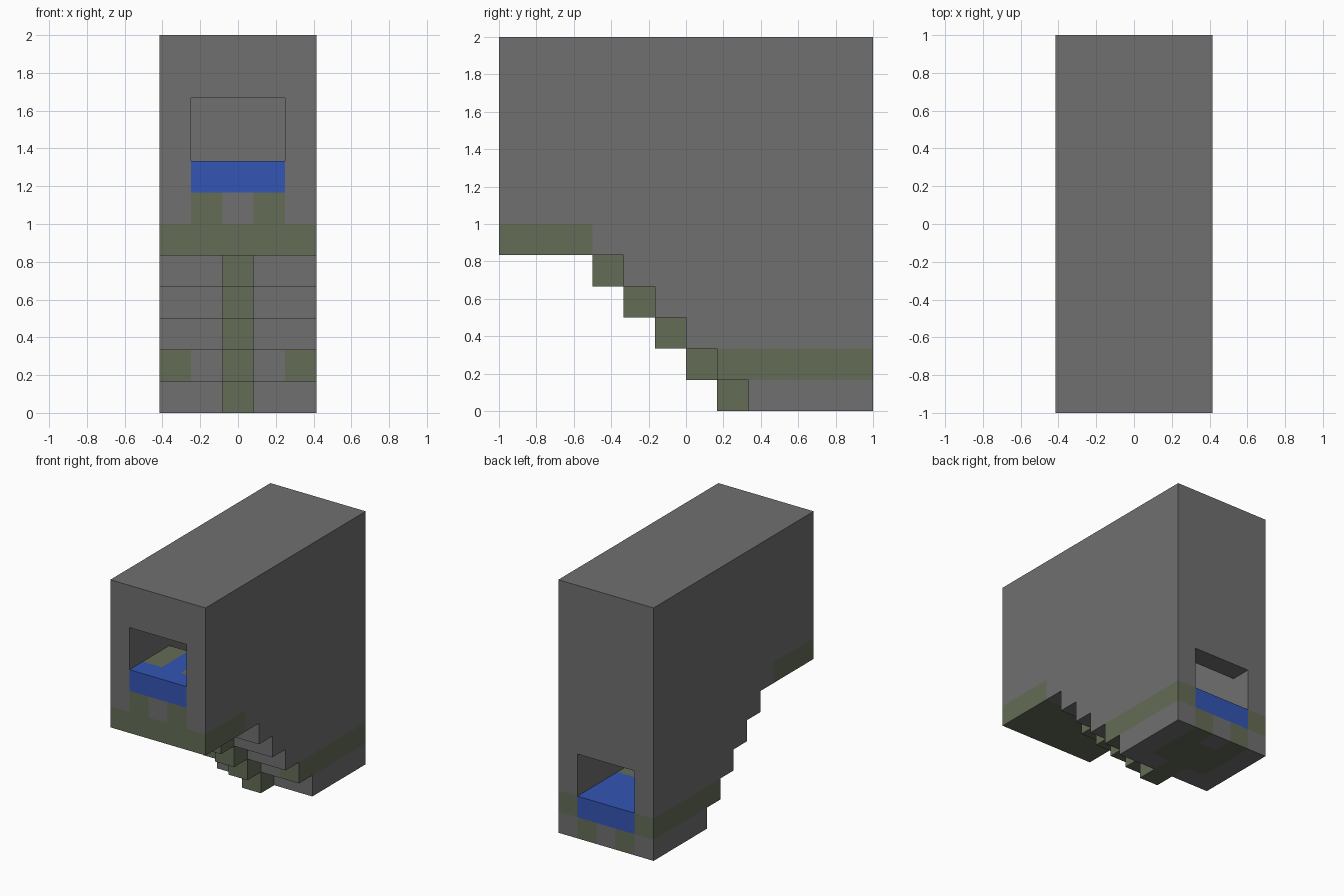
import bpy
import bmesh

UNIT = 1 / 6          # one building block
STONE_X, DEPTH = 5, 12

cube = bpy.data.objects.get("Cube")
if cube:
    bpy.data.objects.remove(cube, do_unlink=True)


def material(name, rgb):
    mat = bpy.data.materials.new(name)
    mat.use_nodes = True
    colour = (*rgb, 1)
    mat.diffuse_color = colour
    mat.node_tree.nodes["Principled BSDF"].inputs["Base Color"].default_value = colour
    return mat


stone = material("grey_stone", (0.162, 0.162, 0.162))
mossy = material("mossy_stone", (0.127, 0.150, 0.093))
water = material("blue_water", (0.033, 0.091, 0.451))


def prism(name, mat, x0, x1, profile):
    """Extrude a (y, z) block profile along x, from x0 to x1."""
    bm = bmesh.new()
    verts = [bm.verts.new(((x0 - STONE_X / 2) * UNIT, (y - DEPTH / 2) * UNIT, z * UNIT))
             for y, z in profile]
    face = bm.faces.new(verts)
    move = bmesh.ops.extrude_face_region(bm, geom=[face])["geom"]
    for v in move:
        if isinstance(v, bmesh.types.BMVert):
            v.co.x += (x1 - x0) * UNIT
    bmesh.ops.recalc_face_normals(bm, faces=bm.faces)
    mesh = bpy.data.meshes.new(name)
    bm.to_mesh(mesh)
    bm.free()
    mesh.materials.append(mat)
    obj = bpy.data.objects.new(name, mesh)
    bpy.context.collection.objects.link(obj)
    return obj


def block(name, mat, x, y, z):
    return prism(name, mat, *x, [(y[0], z[0]), (y[1], z[0]), (y[1], z[1]), (y[0], z[1])])


LEFT, MIDDLE, RIGHT, INNER = (3, 4), (2, 3), (1, 2), (1, 4)
SIDES = (("left", LEFT, (4, 5)), ("right", RIGHT, (0, 1)))

# Side walls with a stepped underside, mossy bands and feet
wall = [(0, 6), (3, 6), (3, 5), (4, 5)]
for y in range(4, 7):
    wall += [(y, 8 - y), (y + 1, 8 - y)]
wall += [(7, 2), (12, 2), (12, 12), (0, 12)]
for side, inner, outer in SIDES:
    prism(side + "_wall", stone, *outer, wall)
    block(side + "_lower_band", mossy, outer, (7, 12), (1, 2))
    block(side + "_foot", stone, outer, (8, 12), (0, 1))

# Roof and the end walls above the two openings
block("roof", stone, INNER, (1, 11), (11, 12))
block("front_wall", stone, INNER, (0, 1), (10, 12))
block("back_wall", stone, INNER, (11, 12), (4, 12))

# Upper landing
block("upper_slab", mossy, (0, 5), (0, 3), (5, 6))
block("upper_bed", stone, MIDDLE, (0, 3), (6, 7))
block("upper_pool", water, INNER, (0, 1), (7, 8))
block("upper_channel", water, MIDDLE, (1, 3), (7, 8))
for side, inner, outer in SIDES:
    block(side + "_upper_bed", mossy, inner, (0, 3), (6, 7))
    block(side + "_upper_ledge", mossy, inner, (1, 3), (7, 8))

# Stairs: mossy treads either side of a stepped channel, with a keel below
for y in range(3, 9):
    top = 10 - y
    row = (y, y + 1)
    block("channel_step", water, MIDDLE, row, (top - 1, top))
    if y < 8:
        block("channel_bed", stone, MIDDLE, row, (top - 2, top - 1))
        block("stair_keel", mossy, MIDDLE, row, (top - 3, top - 2))
    for side, inner, outer in SIDES:
        block(side + "_tread", mossy, inner, row, (top - 1, top))
        block(side + "_tread_base", stone, inner, row, (top - 2, top - 1))

# Lower landing
block("lower_pool", water, INNER, (9, 12), (1, 2))
block("lower_bed", mossy, MIDDLE, (8, 11), (0, 1))
block("lower_sill", stone, MIDDLE, (11, 12), (0, 1))
for side, inner, outer in SIDES:
    block(side + "_lower_bed", mossy, inner, (9, 12), (0, 1))
